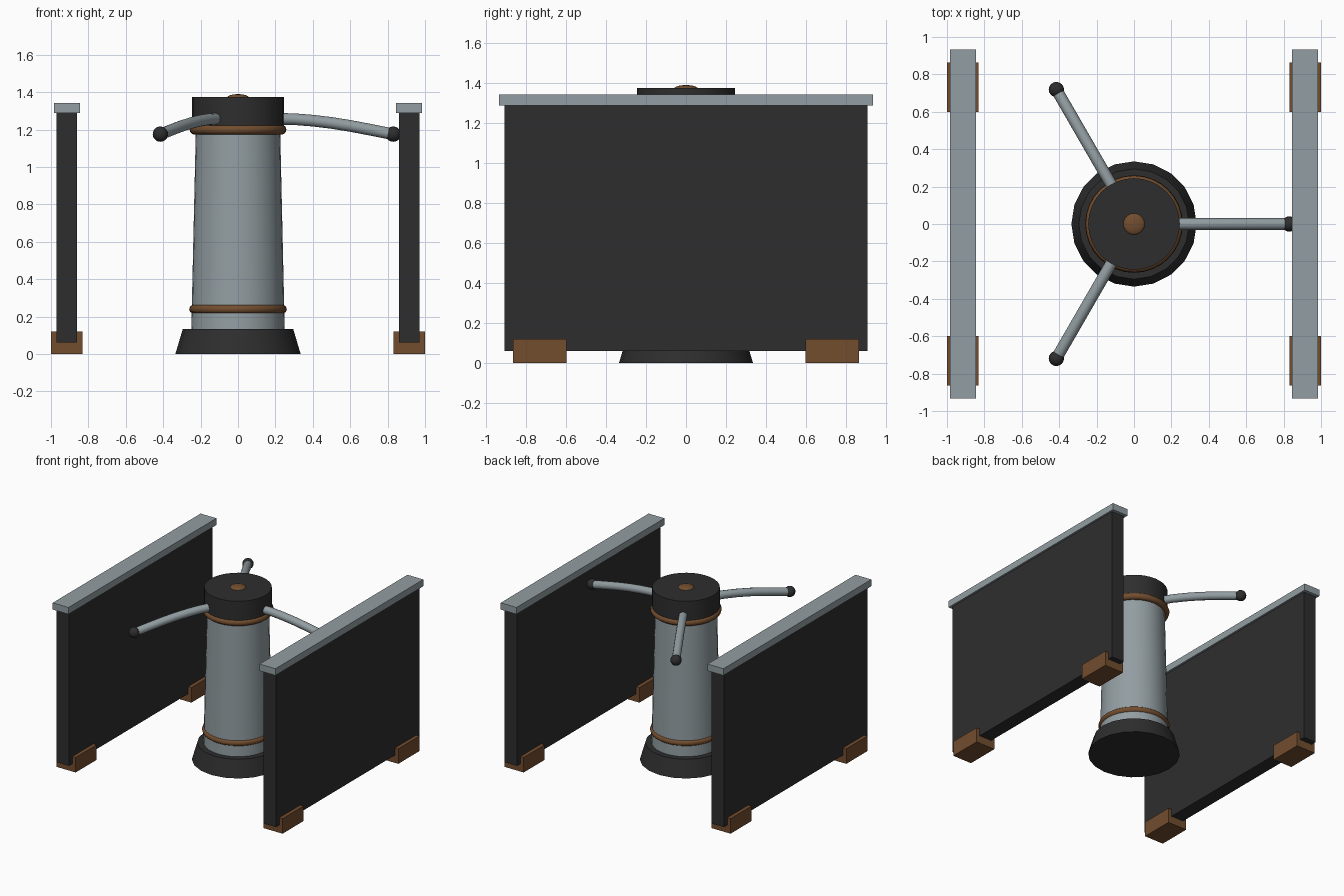
import bpy, bmesh, math
from mathutils import Vector, Matrix

cube = bpy.data.objects.get("Cube")
if cube:
    bpy.data.objects.remove(cube, do_unlink=True)


def material(name, rgb):
    m = bpy.data.materials.new(name)
    m.use_nodes = True
    m.diffuse_color = (*rgb, 1)
    m.node_tree.nodes["Principled BSDF"].inputs["Base Color"].default_value = (*rgb, 1)
    return m


DARK = material("charcoal", (0.027, 0.027, 0.027))
STEEL = material("blue grey steel", (0.29, 0.34, 0.36))
BROWN = material("copper brown", (0.17, 0.075, 0.028))


def finish(bm, name, mat, smooth=True):
    bmesh.ops.recalc_face_normals(bm, faces=bm.faces)
    mesh = bpy.data.meshes.new(name)
    bm.to_mesh(mesh)
    bm.free()
    mesh.materials.append(mat)
    ob = bpy.data.objects.new(name, mesh)
    bpy.context.collection.objects.link(ob)
    if smooth:
        bpy.ops.object.select_all(action='DESELECT')
        ob.select_set(True)
        bpy.context.view_layer.objects.active = ob
        bpy.ops.object.shade_smooth_by_angle(angle=math.radians(40))
    return ob


def box(name, mat, x, y, z):
    """Box from (min, max) ranges."""
    bm = bmesh.new()
    bmesh.ops.create_cube(bm, size=1)
    for v in bm.verts:
        v.co = [(a + b) / 2 + c * (b - a) for c, (a, b) in zip(v.co, (x, y, z))]
    return finish(bm, name, mat, smooth=False)


def bridge(bm, a, b):
    n = len(a)
    for i in range(n):
        bm.faces.new((a[i], a[(i + 1) % n], b[(i + 1) % n], b[i]))


def turned(name, mat, profile, sides):
    """Solid of revolution from (radius, height) points, capped at both ends."""
    bm = bmesh.new()
    rings = [[bm.verts.new((r * math.cos(t), r * math.sin(t), z))
              for t in (math.tau * i / sides for i in range(sides))]
             for r, z in profile]
    for a, b in zip(rings, rings[1:]):
        bridge(bm, a, b)
    bm.faces.new(rings[0])
    bm.faces.new(rings[-1])
    return finish(bm, name, mat)


def band(name, mat, major, minor, height, sides=32, section=10):
    """Torus around the column."""
    bm = bmesh.new()
    rings = []
    for i in range(sides):
        t = math.tau * i / sides
        ring = []
        for j in range(section):
            s = math.tau * j / section
            r = major + minor * math.cos(s)
            ring.append(bm.verts.new((r * math.cos(t), r * math.sin(t),
                                      height + minor * math.sin(s))))
        rings.append(ring)
    for i in range(sides):
        bridge(bm, rings[i], rings[(i + 1) % sides])
    return finish(bm, name, mat)


def arm(name, mat, path, radius, angle, section=12):
    """Tube along (distance, height) points, swung around the column."""
    bm = bmesh.new()
    rings = []
    for i, (d, z) in enumerate(path):
        a, b = path[max(i - 1, 0)], path[min(i + 1, len(path) - 1)]
        along = Vector((b[0] - a[0], 0, b[1] - a[1])).normalized()
        side = Vector((0, 1, 0))
        up = along.cross(side)
        rings.append([bm.verts.new(Vector((d, 0, z)) + radius *
                      (side * math.cos(t) + up * math.sin(t)))
                      for t in (math.tau * j / section for j in range(section))])
    for a, b in zip(rings, rings[1:]):
        bridge(bm, a, b)
    bm.faces.new(rings[0])
    bm.faces.new(rings[-1])
    bmesh.ops.rotate(bm, verts=bm.verts, matrix=Matrix.Rotation(angle, 3, 'Z'))
    return finish(bm, name, mat)


# Central column
turned("column_base", DARK, [(0.335, 0), (0.295, 0.135)], 20)
turned("column_body", STEEL, [(0.25, 0.12), (0.225, 1.22)], 32)
turned("rotor_head", DARK, [(0.245, 1.21), (0.245, 1.375)], 32)
dome = [(0.06 * math.cos(t), 1.37 + 0.02 * math.sin(t))
        for t in (math.radians(a) for a in (0, 20, 40, 60, 80))]
turned("head_button", BROWN, dome, 20)
band("lower_band", BROWN, 0.237, 0.024, 0.24)
band("upper_band", BROWN, 0.233, 0.026, 1.2)

# Three drooping arms with end knobs
bend = [(0.2, 1.258), (0.3, 1.256), (0.4, 1.248), (0.5, 1.236),
        (0.6, 1.22), (0.7, 1.201), (0.83, 1.175)]
for i in range(3):
    turn = math.tau * i / 3
    arm(f"arm_{i + 1}", STEEL, bend, 0.031, turn)
    bm = bmesh.new()
    bmesh.ops.create_uvsphere(bm, u_segments=16, v_segments=10, radius=0.041)
    bmesh.ops.translate(bm, verts=bm.verts,
                        vec=(0.83 * math.cos(turn), 0.83 * math.sin(turn), 1.176))
    finish(bm, f"arm_knob_{i + 1}", DARK)

# Side barriers with top rails and feet
for side, cx in (("left", 0.915), ("right", -0.915)):
    def span(half):
        return (cx - half, cx + half)
    box(f"{side}_panel", DARK, span(0.055), (-0.908, 0.908), (0.062, 1.3))
    box(f"{side}_rail", STEEL, span(0.07), (-0.934, 0.934), (1.288, 1.342))
    for end, s in (("front", -1), ("back", 1)):
        box(f"{side}_{end}_foot", BROWN, span(0.084),
            tuple(sorted((s * 0.598, s * 0.864))), (0, 0.12))
